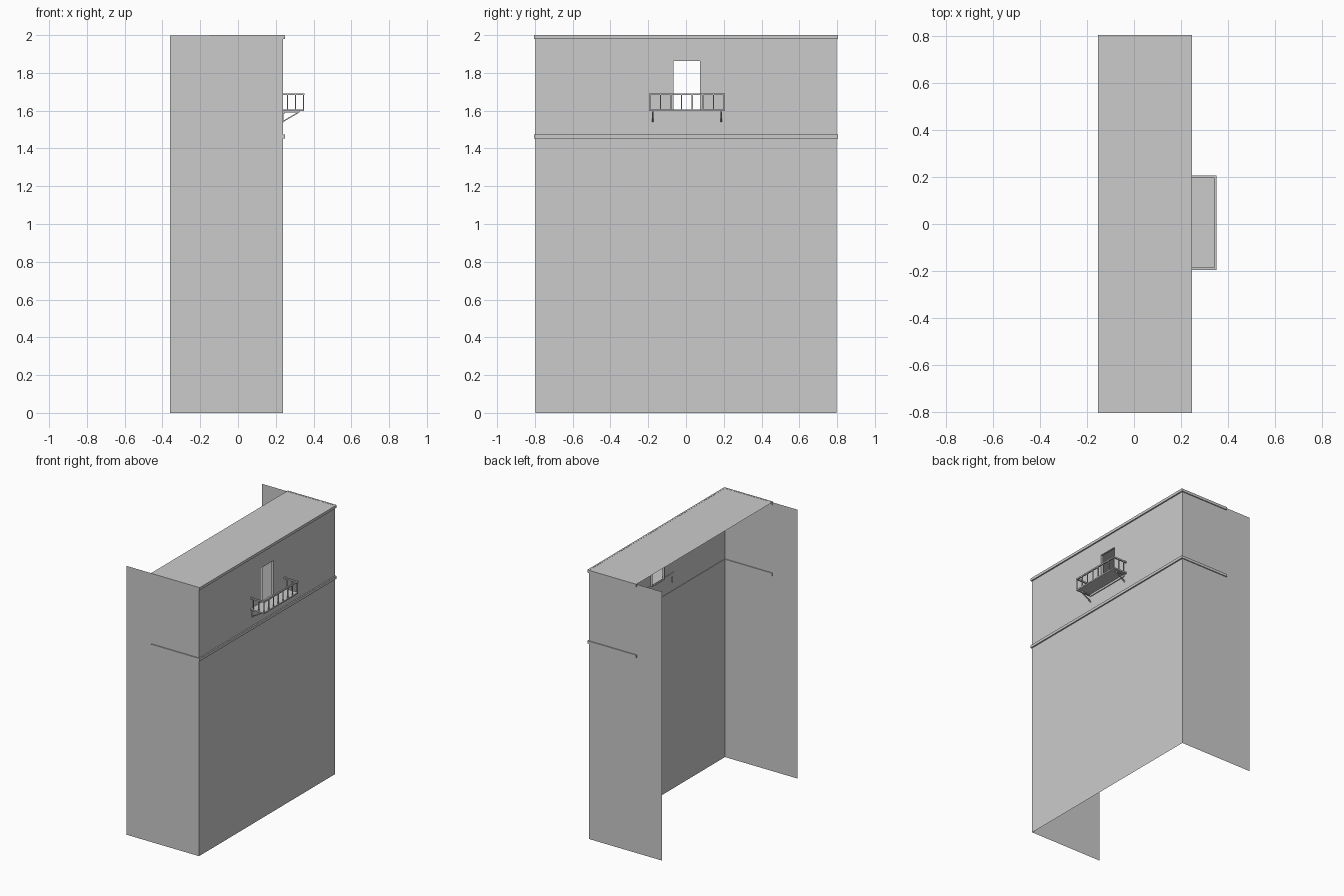
import bpy, bmesh
from mathutils import Vector

if "Cube" in bpy.data.objects:
    bpy.data.objects.remove(bpy.data.objects["Cube"])

WX, WY, BACK, ROOF_BACK = 0.238, 0.797, -0.36, -0.154
C = 0.005  # balcony centre in y


def make(name, bm):
    bmesh.ops.remove_doubles(bm, verts=bm.verts, dist=1e-5)
    me = bpy.data.meshes.new(name)
    bm.to_mesh(me)
    bm.free()
    ob = bpy.data.objects.new(name, me)
    bpy.context.collection.objects.link(ob)
    return ob


def quad(bm, *pts):
    bm.faces.new([bm.verts.new(p) for p in pts])


def box(bm, x0, x1, y0, y1, z0, z1):
    vs = bmesh.ops.create_cube(bm, size=1)["verts"]
    for v in vs:
        v.co = Vector(((x0, x1)[v.co.x > 0], (y0, y1)[v.co.y > 0], (z0, z1)[v.co.z > 0]))
    return vs


# Thin walls: front with a door opening, two sides, open back
bm = bmesh.new()
ys = [-WY, C - 0.07, C + 0.07, WY]
zs = [0, 1.603, 1.862, 1.997]
for i in range(3):
    for j in range(3):
        if (i, j) != (1, 1):
            quad(bm, (WX, ys[i], zs[j]), (WX, ys[i + 1], zs[j]),
                 (WX, ys[i + 1], zs[j + 1]), (WX, ys[i], zs[j + 1]))
for s in (-1, 1):
    p = [(BACK, s * WY, 0), (WX, s * WY, 0), (WX, s * WY, 1.997), (BACK, s * WY, 1.997)]
    quad(bm, *(p if s < 0 else p[::-1]))
make("walls", bm)

# Shallow door reveal
bm = bmesh.new()
ring = [(ys[1], zs[1]), (ys[2], zs[1]), (ys[2], zs[2]), (ys[1], zs[2])]
for k in range(4):
    a, b = ring[k], ring[(k + 1) % 4]
    quad(bm, (WX, *a), (WX, *b), (WX - 0.015, *b), (WX - 0.015, *a))
make("door_reveal", bm)

# Mouldings wrapping front and sides, mitred at the corners
for name, z0, z1 in (("cornice", 1.98, 2.0), ("string_course", 1.453, 1.473)):
    bm = bmesh.new()
    rows = []
    for sy, end in ((-1, 1), (-1, 0), (1, 0), (1, 1)):
        row = []
        for d, z in ((-0.006, z0), (0.007, z0), (0.007, z1), (-0.006, z1)):
            x = ROOF_BACK if end else WX + d + 0.003
            row.append(bm.verts.new((x, sy * (WY + d), z)))
        rows.append(row)
    for a, b in zip(rows, rows[1:]):
        for k in range(4):
            bm.faces.new((a[k], b[k], b[(k + 1) % 4], a[(k + 1) % 4]))
    bm.faces.new(rows[0])
    bm.faces.new(rows[-1][::-1])
    bmesh.ops.recalc_face_normals(bm, faces=bm.faces)
    make(name, bm)

# Roof sheet
bm = bmesh.new()
w = WY + 0.004
quad(bm, (ROOF_BACK, -w, 1.999), (WX + 0.008, -w, 1.999),
     (WX + 0.008, w, 1.999), (ROOF_BACK, w, 1.999))
make("roof", bm)

# Balcony floor and cross beam
IN, OUT, H = 0.233, 0.352, 0.201
bm = bmesh.new()
box(bm, IN, OUT - 0.002, C - H, C + H, 1.597, 1.607)
make("balcony_floor", bm)
bm = bmesh.new()
box(bm, IN, IN + 0.012, C - 0.183, C + 0.183, 1.582, 1.597)
make("balcony_beam", bm)

# Railing: top rails and square balusters
bm = bmesh.new()
R = 0.01
box(bm, OUT - R, OUT, C - H, C + H, 1.682, 1.692)
for s in (-1, 1):
    y = C + s * (H - R / 2)
    box(bm, IN + 0.005, OUT - R, y - R / 2, y + R / 2, 1.682, 1.692)
make("balcony_rail", bm)
bm = bmesh.new()
t = 0.003
posts = [(OUT - R / 2, C - H + R / 2 + i * (2 * H - R) / 7) for i in range(8)]
posts += [(x, C + s * (H - R / 2)) for x in (0.262, 0.304) for s in (-1, 1)]
for x, y in posts:
    box(bm, x - t, x + t, y - t, y + t, 1.607, 1.682)
make("balusters", bm)

# Triangular support brackets: wall leg, arm and diagonal
bm = bmesh.new()
for s in (-1, 1):
    y = C + s * 0.181
    box(bm, IN, IN + 0.008, y - 0.004, y + 0.004, 1.538, 1.597)
    box(bm, IN, 0.325, y - 0.004, y + 0.004, 1.591, 1.597)
    for v in box(bm, IN + 0.003, 0.325, y - 0.004, y + 0.004, 0, 0.007):
        v.co.z += 1.538 if v.co.x < 0.3 else 1.59
make("brackets", bm)
